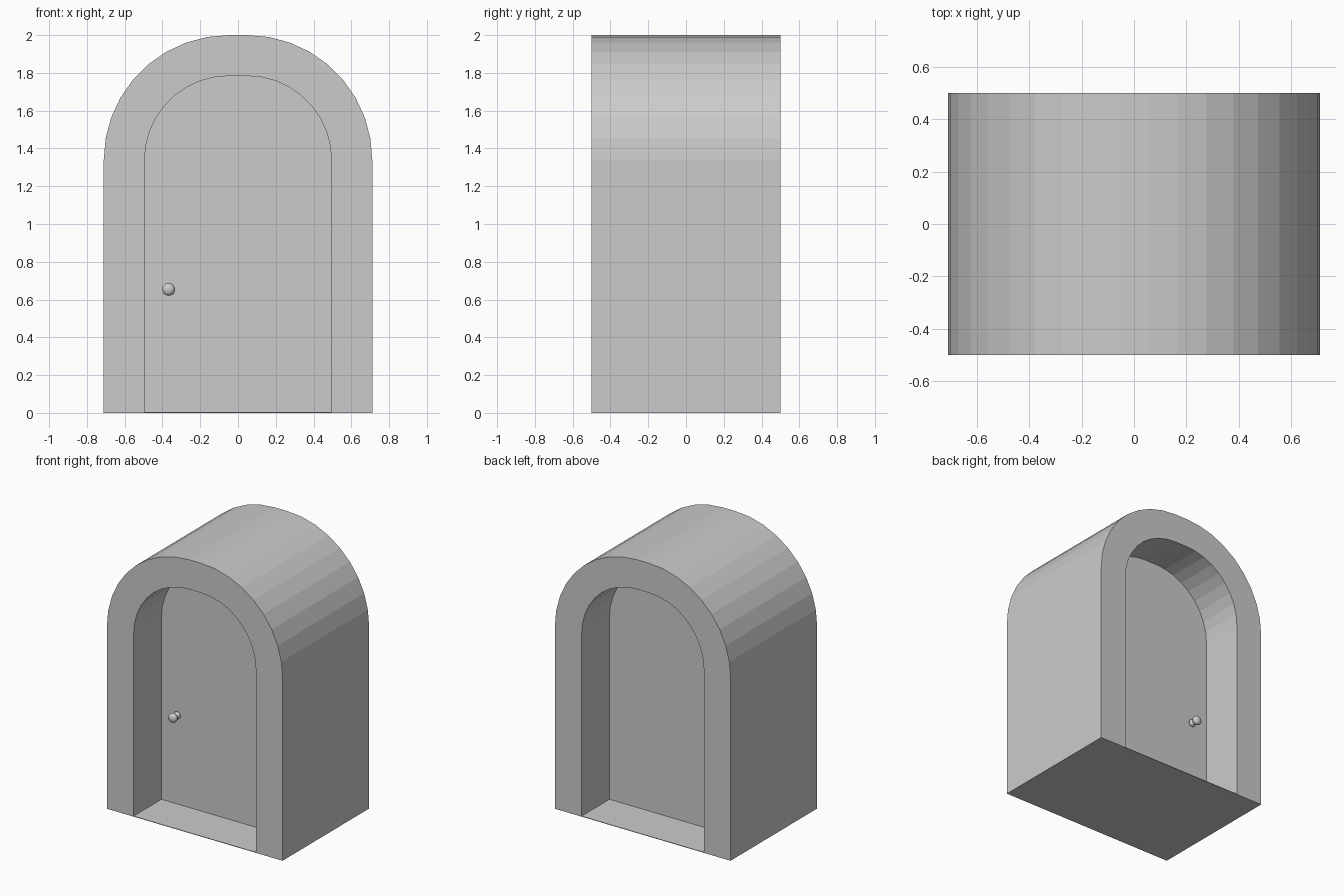
import bpy, bmesh
from math import sin, cos, radians, pi

if "Cube" in bpy.data.objects:
    bpy.data.objects.remove(bpy.data.objects["Cube"])

FLAT, SPRING, STEPS = 0.049, 1.338, 9
R_OUT, R_IN = 0.662, 0.446
HALF, DOOR_Y = 0.5, 0.178


def arch(radius, y, base):
    """Arch outline, counter-clockwise seen from the front."""
    arc = [(FLAT + radius * cos(a), SPRING + radius * sin(a))
           for a in (radians(90 * i / STEPS) for i in range(STEPS + 1))]
    right = [(FLAT + radius, base)] + arc
    left = [(-x, z) for x, z in reversed(right)]
    return [(x, y, z) for x, z in right + left]


def finish(bm, name):
    mesh = bpy.data.meshes.new(name)
    bm.to_mesh(mesh)
    bm.free()
    ob = bpy.data.objects.new(name, mesh)
    bpy.context.collection.objects.link(ob)
    return ob


# Arched surround: jamb, front rim, outside, back rim, jamb
bm = bmesh.new()
loops = [[bm.verts.new(p) for p in arch(r, y, b)] for r, y, b in (
    (R_IN, -DOOR_Y, 0.004), (R_IN, -HALF, 0.004), (R_OUT, -HALF, 0),
    (R_OUT, HALF, 0), (R_IN, HALF, 0.004), (R_IN, DOOR_Y, 0.004))]
for a, b in zip(loops, loops[1:]):
    n = len(a)
    for i in range(n):
        j = (i + 1) % n
        bm.faces.new((a[i], b[i], b[j], a[j]))
finish(bm, "arched_surround")

# Door faces on both sides
bm = bmesh.new()
bm.faces.new([bm.verts.new(p) for p in arch(R_IN, -DOOR_Y, 0.004)])
bm.faces.new([bm.verts.new(p) for p in reversed(arch(R_IN, DOOR_Y, 0.004))])
finish(bm, "door")

# Turned knobs: (radius, distance from the door)
PROFILE = [(0.027, 0), (0.025, 0.008), (0.013, 0.016), (0.012, 0.028),
           (0.024, 0.034), (0.032, 0.043), (0.034, 0.052), (0.031, 0.062),
           (0.022, 0.070), (0.010, 0.074)]


def knob(name, side):
    bm = bmesh.new()
    n = 20
    rings = [[bm.verts.new((-0.367 + r * cos(2 * pi * k / n), side * (DOOR_Y + d),
                            0.654 + r * sin(2 * pi * k / n))) for k in range(n)]
             for r, d in PROFILE]
    for a, b in zip(rings, rings[1:]):
        for i in range(n):
            j = (i + 1) % n
            bm.faces.new((a[i], a[j], b[j], b[i]))
    bm.faces.new(rings[-1])
    bm.faces.new(rings[0])
    bmesh.ops.recalc_face_normals(bm, faces=bm.faces)
    for f in bm.faces:
        f.smooth = True
    finish(bm, name)


knob("front_knob", -1)
knob("back_knob", 1)
